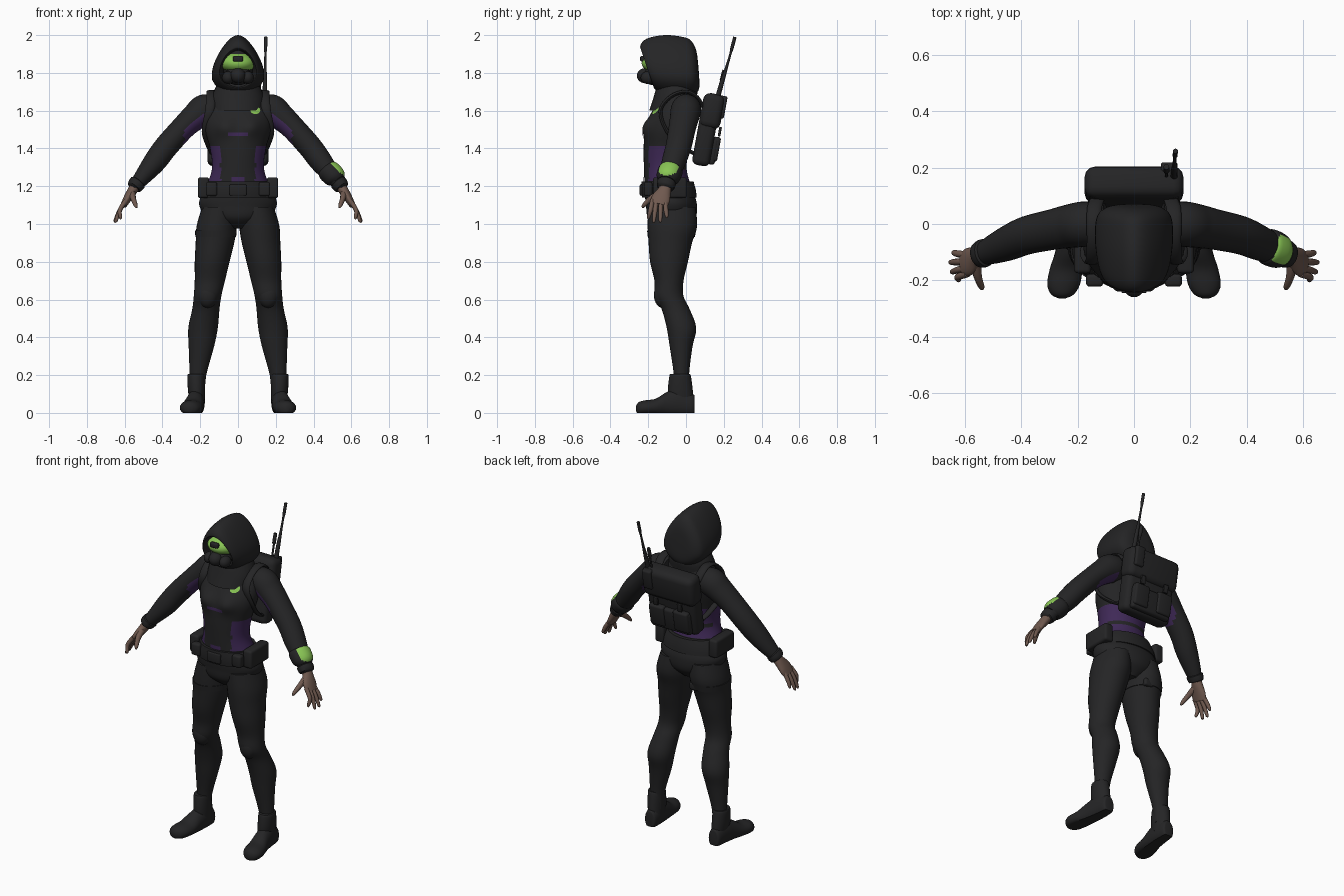
import bpy, bmesh, math
from mathutils import Vector as V, Matrix
from mathutils.bvhtree import BVHTree

def material(name, rgb):
    m = bpy.data.materials.new(name)
    m.diffuse_color = (*rgb, 1)
    return m

BLACK = material("black cloth", (.018, .018, .019))
GREEN = material("bright green", (.25, .56, .09))
PURPLE = material("dark purple", (.05, .022, .095))
SKIN = material("brown skin", (.16, .1, .078))
X, Y, Z = V((1, 0, 0)), V((0, 1, 0)), V((0, 0, 1))

def finish(name, bm, mats, rule=None, angle=40):
    bmesh.ops.recalc_face_normals(bm, faces=bm.faces)
    bm.normal_update()
    if rule:
        for f in bm.faces:
            f.material_index = int(rule(f.calc_center_median(), f.normal))
    me = bpy.data.meshes.new(name)
    bm.to_mesh(me)
    bm.free()
    for m in mats:
        me.materials.append(m)
    me.shade_smooth()
    me.set_sharp_from_angle(angle=math.radians(angle))
    ob = bpy.data.objects.new(name, me)
    bpy.context.collection.objects.link(ob)
    return ob

def spline(pts, n):
    """Catmull-Rom through tuples of any length."""
    out = []
    for i in range(len(pts) - 1):
        p = [pts[max(0, min(len(pts) - 1, i + k))] for k in (-1, 0, 1, 2)]
        for j in range(n):
            t = j / n
            out.append([.5 * (2 * b + (c - a) * t + (2 * a - 5 * b + 4 * c - d) * t * t
                              + (3 * b - a - 3 * c + d) * t ** 3) for a, b, c, d in zip(*p)])
    return out + [list(pts[-1])]

def loft(name, pts, mats=(BLACK,), n=4, seg=24, frame=None, ref=Y, warp=None, rule=None, s=1):
    """Skin of ellipses (x, y, z, radius a, radius b) along a smooth path; s=-1 mirrors it."""
    rows = spline(pts, n)
    bm = bmesh.new()
    rings = []
    for i, (x, y, z, a, b) in enumerate(rows):
        if frame:
            u, w = frame
        else:
            t = (V(rows[min(i + 1, len(rows) - 1)][:3]) - V(rows[max(i - 1, 0)][:3])).normalized()
            u = (ref - t * ref.dot(t)).normalized()
            w = t.cross(u)
        ring = []
        for k in range(seg):
            q = 2 * math.pi * k / seg
            p = V((x, y, z)) + u * a * math.cos(q) + w * b * math.sin(q)
            if warp:
                p = warp(p)
            ring.append(bm.verts.new((p.x * s, p.y, p.z)))
        rings.append(ring)
    for r0, r1 in zip(rings, rings[1:]):
        for k in range(seg):
            bm.faces.new((r0[k], r0[(k + 1) % seg], r1[(k + 1) % seg], r1[k]))
    bm.faces.new(rings[0])
    bm.faces.new(rings[-1])
    return finish(name, bm, mats, rule)

def ball(name, loc, size, mat=BLACK):
    bm = bmesh.new()
    bmesh.ops.create_uvsphere(bm, u_segments=24, v_segments=16, radius=1,
                              matrix=Matrix.Translation(loc) @ Matrix.Diagonal((*size, 1)))
    return finish(name, bm, [mat])

def box(name, loc, size, bevel, base=Matrix(), mat=BLACK):
    bm = bmesh.new()
    bmesh.ops.create_cube(bm, size=1, matrix=base @ Matrix.Translation(loc) @ Matrix.Diagonal((*size, 1)))
    bmesh.ops.bevel(bm, geom=bm.edges[:], offset=bevel, segments=3, profile=.5, affect='EDGES')
    return finish(name, bm, [mat])

def plate(name, target, cx, cz, hw, hz, mat, round_=False):
    """Thin patch laid on the front of a part."""
    tree = BVHTree.FromPolygons([v.co for v in target.data.vertices],
                                [p.vertices[:] for p in target.data.polygons])
    bm = bmesh.new()
    n = 10
    g = []
    for i in range(n + 1):
        for j in range(n + 1):
            u, v = 2 * i / n - 1, 2 * j / n - 1
            if round_:
                u, v = u * math.sqrt(1 - v * v / 2), v * math.sqrt(1 - u * u / 2)
            p = tree.ray_cast(V((cx + u * hw, -1, cz + v * hz)), Y)[0]
            g.append(bm.verts.new(p - Y * .004))
    for i in range(n):
        for j in range(n):
            k = i * (n + 1) + j
            bm.faces.new((g[k], g[k + 1], g[k + n + 2], g[k + n + 1]))
    return finish(name, bm, [mat])

# Torso with bust, purple sides and lower back
def bust(p):
    if p.y < -.1:
        p.y -= .025 * math.exp(-((abs(p.x) - .075) / .05) ** 2 - ((p.z - 1.515) / .05) ** 2)
    return p

def torso_rule(c, n):
    if not 1.225 < c.z < 1.41 or (c.y < -.1 and abs(c.x) < .092):
        return False
    return not (c.y > -.08 and 1.29 < c.z < 1.315)

torso = loft("torso", [(0, -.07, .975, .05, .07), (0, -.075, 1.03, .16, .125), (0, -.077, 1.1, .205, .135),
                       (0, -.088, 1.16, .19, .13), (0, -.1, 1.22, .16, .12), (0, -.11, 1.3, .137, .113),
                       (0, -.104, 1.4, .148, .12), (0, -.09, 1.5, .175, .128), (0, -.066, 1.58, .178, .122),
                       (0, -.05, 1.65, .15, .1), (0, -.055, 1.7, .115, .085), (0, -.06, 1.76, .08, .07)],
             (BLACK, PURPLE), n=8, seg=64, frame=(X, Y), warp=bust, rule=torso_rule)
plate("chest_stripe", torso, 0, 1.475, .052, .009, PURPLE)
plate("belly_stripe", torso, 0, 1.238, .034, .012, PURPLE)
plate("chest_badge", torso, .092, 1.602, .026, .02, GREEN, True)

# Belt and pouches
loft("belt", [(0, -.088, 1.14, .2, .145), (0, -.093, 1.18, .192, .145), (0, -.098, 1.225, .168, .138)],
     n=2, seg=48, frame=(X, Y))
box("belt_buckle", (0, -.235, 1.18), (.09, .02, .06), .006)

# Hood, its collar and the head inside
def hood_shape(p):
    d = p.z - 1.83
    p.x *= max(.62, min(1.15, 1 - 2.2 * d))
    k = max(0, min(1, (p.y + .2) / .22))
    p.y -= d * (.34 * (1 - k) + .08 * k)
    return p

loft("hood", [(0, -.09, 1.825, .07, .09), (0, -.19, 1.825, .088, .1), (0, -.205, 1.827, .1, .113),
              (0, -.165, 1.835, .12, .145), (0, -.08, 1.837, .132, .163), (0, 0, 1.832, .13, .158),
              (0, .04, 1.828, .115, .14), (0, .062, 1.82, .075, .095), (0, .066, 1.82, .01, .01)],
     n=5, seg=40, frame=(X, Z), warp=hood_shape)
loft("hood_collar", [(0, -.075, 1.6, .14, .12), (0, -.06, 1.66, .14, .115), (0, -.05, 1.71, .125, .11),
                     (0, -.05, 1.76, .1, .09)], frame=(X, Y), seg=32)
ball("head", (0, -.1, 1.83), (.08, .118, .105))

# Visor and breathing mask
ball("visor", (0, -.135, 1.852), (.092, .1, .056), GREEN)
box("visor_bridge", (0, -.23, 1.875), (.055, .025, .03), .008)
ball("mask_front", (0, -.215, 1.785), (.04, .045, .04))
ball("mask_body", (0, -.17, 1.785), (.07, .06, .05))

# Arm colouring: purple under the upper arm
def arm_rule(c, n):
    return .16 < abs(c.x) < .285 and -n.x * math.copysign(.6, c.x) - n.z * .75 - n.y * .2 > .35

def wrist_rule(c, n):
    return n.dot(V((.72, -.12, .68))) > .66 and 1.235 < c.z < 1.33

for s, side in ((1, "left"), (-1, "right")):
    loft(side + "_arm", [(.1, .005, 1.62, .07, .06), (.175, 0, 1.605, .08, .082), (.23, -.008, 1.565, .077, .072),
                         (.29, -.02, 1.51, .072, .064), (.38, -.04, 1.41, .068, .063), (.44, -.065, 1.33, .063, .06),
                         (.5, -.09, 1.255, .052, .046), (.55, -.11, 1.195, .036, .032)],
         (BLACK, PURPLE), n=6, seg=32, rule=arm_rule, s=s)
    if s > 0:
        loft("wrist_device", [(.463, -.075, 1.3, .05, .045), (.478, -.081, 1.283, .065, .06),
                              (.515, -.096, 1.247, .062, .058), (.53, -.102, 1.228, .045, .04)],
             (BLACK, GREEN), seg=40, rule=wrist_rule)
    loft(side + "_cuff", [(.525, -.1, 1.226, .03, .03), (.53, -.102, 1.22, .05, .045),
                          (.55, -.11, 1.195, .046, .04), (.552, -.111, 1.192, .03, .03)], n=2, s=s)
    # Hand
    loft(side + "_palm", [(.54, -.106, 1.208, .03, .026), (.56, -.115, 1.175, .036, .026),
                          (.585, -.133, 1.135, .05, .022), (.605, -.143, 1.1, .045, .017)], (SKIN,), s=s)
    for i, (y0, x1, y1, z1) in enumerate(((-.178, .622, -.198, 1.025), (-.156, .645, -.17, 1.008),
                                          (-.133, .65, -.136, 1.01), (-.11, .64, -.102, 1.032))):
        loft(f"{side}_finger_{i + 1}", [(.592, y0, 1.125, .012, .013), (.625, (y0 + y1) / 2, 1.075, .0125, .012),
                                        (x1, y1, z1 + .01, .009, .009), (x1, y1, z1, .003, .003)],
             (SKIN,), seg=10, s=s)
    loft(side + "_thumb", [(.562, -.135, 1.165, .02, .02), (.555, -.185, 1.135, .015, .016),
                           (.542, -.222, 1.1, .011, .011), (.537, -.23, 1.085, .004, .004)],
         (SKIN,), seg=10, ref=X, s=s)
    # Leg, knee pad and boot
    loft(side + "_leg", [(.1, -.075, 1.09, .09, .125), (.113, -.072, .99, .106, .131), (.122, -.083, .9, .102, .115),
                         (.137, -.09, .8, .092, .1), (.149, -.09, .7, .08, .077), (.161, -.09, .62, .073, .076),
                         (.17, -.055, .55, .072, .074), (.185, -.024, .45, .078, .078),
                         (.194, -.026, .35, .067, .06), (.212, -.024, .2, .044, .04), (.215, -.02, .1, .04, .04)],
         seg=32, frame=(X, Y), s=s)
    ball(side + "_knee_pad", (.161 * s, -.122, .625), (.055, .048, .07))
    loft(side + "_boot_shaft", [(.216, -.025, .05, .04, .065), (.22, -.03, .12, .045, .066),
                                (.222, -.031, .195, .046, .057), (.222, -.031, .205, .04, .05)],
         frame=(X, Y), s=s)
    def ground(p):
        p.z = max(p.z, 0)
        return p
    loft(side + "_boot_foot", [(.218, .045, .045, .022, .045), (.219, .035, .04, .037, .06),
                               (.222, -.03, .05, .045, .08), (.23, -.1, .043, .05, .068), (.241, -.16, .03, .058, .045),
                               (.25, -.215, .027, .058, .04), (.254, -.25, .024, .04, .033), (.255, -.264, .022, .012, .015)],
         frame=(X, Z), warp=ground, s=s)
    # Belt pouch, mask filter and pack strap
    box(side + "_belt_pouch", (.183 * s, -.085, 1.192), (.06, .18, .11), .014)
    box(side + "_front_pouch", (.14 * s, -.2, 1.185), (.06, .045, .075), .012)
    ball(side + "_mask_filter", (.052 * s, -.2, 1.775), (.032, .04, .034))
    loft(side + "_pack_strap", [(.125, .1, 1.6, .025, .01), (.14, .06, 1.67, .026, .01), (.142, 0, 1.7, .026, .01),
                                (.142, -.08, 1.675, .026, .01), (.15, -.135, 1.6, .024, .01),
                                (.172, -.1, 1.49, .02, .01), (.15, -.02, 1.41, .018, .01), (.13, .05, 1.37, .016, .01)],
         seg=12, ref=X, s=s)

# Thigh strap on one leg with small back case
loft("thigh_strap", [(.118, -.078, .93, .108, .124), (.117, -.076, .965, .11, .13)], n=2, seg=32, frame=(X, Y), s=-1)
box("thigh_case", (-.08, .028, .945), (.06, .03, .045), .01)

# Backpack, leaning backwards
P = Matrix.Translation((0, .118, 1.5)) @ Matrix.Rotation(-.18, 4, 'X')
box("backpack_body", (0, -.008, -.005), (.325, .095, .38), .03, P)
box("backpack_flap", (0, .002, .1), (.35, .112, .185), .035, P)
box("backpack_lower_pocket", (0, .045, -.11), (.27, .04, .14), .015, P)
for s in (-1, 1):
    box("backpack_pouch", (.082 * s, .055, -.095), (.1, .04, .13), .012, P)
    box("backpack_buckle", (.082 * s, .062, .0), (.03, .014, .05), .004, P)
box("radio_unit", (.125, .05, .13), (.06, .04, .12), .01, P)

# Antennas
loft("antenna", [(.142, .165, 1.66, .013, .013), (.143, .19, 1.75, .012, .012), (.144, .212, 1.82, .008, .008),
                 (.145, .235, 1.9, .006, .006), (.146, .243, 1.93, .009, .009), (.147, .259, 1.99, .009, .009)],
     seg=10, n=3)
loft("short_antenna", [(.115, .17, 1.68, .006, .006), (.115, .187, 1.75, .006, .006), (.115, .189, 1.76, .011, .011),
                       (.115, .203, 1.815, .01, .01)], seg=10, n=2)
